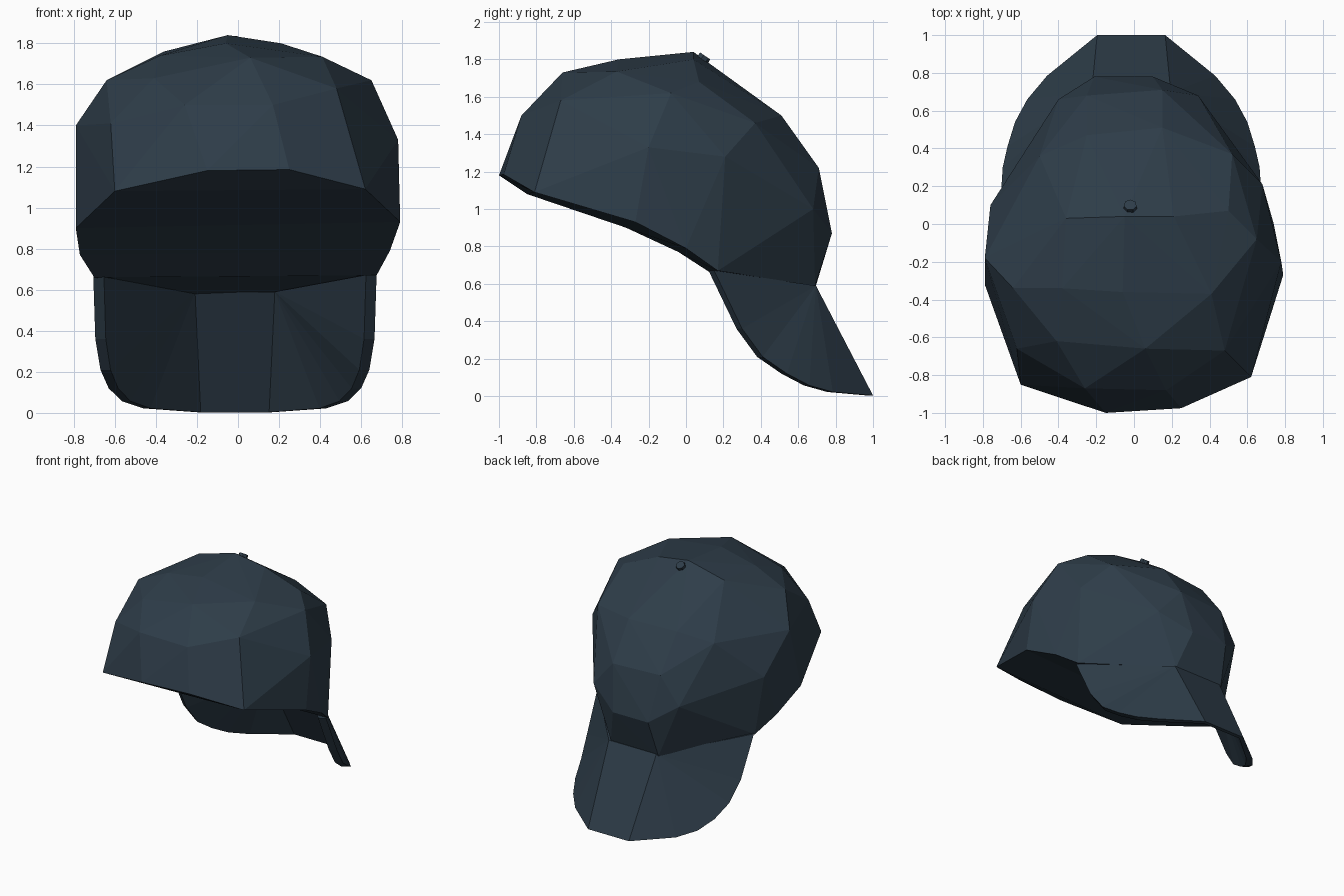
import bpy, bmesh, math

if "Cube" in bpy.data.objects:
    bpy.data.objects.remove(bpy.data.objects["Cube"])

navy = bpy.data.materials.new("slate_navy")
navy.diffuse_color = (0.027, 0.046, 0.066, 1)
navy.use_nodes = True
navy.node_tree.nodes["Principled BSDF"].inputs["Base Color"].default_value = navy.diffuse_color


def finish(name, bm):
    """Turn a bmesh into a flat shaded object."""
    bmesh.ops.recalc_face_normals(bm, faces=bm.faces)
    mesh = bpy.data.meshes.new(name)
    bm.to_mesh(mesh)
    bm.free()
    mesh.materials.append(navy)
    obj = bpy.data.objects.new(name, mesh)
    bpy.context.collection.objects.link(obj)
    return obj


# Crown: faceted convex shell, rim points first, then the panels going up
rim = [(-.15, -1, 1.18), (.25, -.975, 1.185), (.62, -.81, 1.09), (.79, -.27, .93),
       (.74, 0, .79), (.675, .17, .67), (.18, .69, .59), (-.24, .69, .575),
       (-.70, .13, .66), (-.77, -.04, .77), (-.79, -.32, .90), (-.6, -.85, 1.08)]
panels = [
    # rear
    (-.26, -.87, 1.5), (.17, -.88, 1.5), (-.62, -.66, 1.41), (.48, -.67, 1.58),
    (.06, -.66, 1.73), (-.41, -.62, 1.63),
    # sides
    (-.79, -.18, 1.4), (.78, -.2, 1.33), (-.64, -.34, 1.62), (.65, -.08, 1.62),
    (-.76, .1, 1.12), (.68, .21, 1.28),
    # top
    (.41, -.37, 1.735), (-.06, -.36, 1.8), (-.38, -.34, 1.74), (-.36, .03, 1.76),
    (.21, .04, 1.8), (-.05, .04, 1.84), (.5, .07, 1.68),
    # bill side
    (.15, .51, 1.5), (-.25, .47, 1.49), (.52, .37, 1.46), (-.5, .36, 1.42),
    (.15, .71, 1.22), (-.25, .68, 1.22), (-.21, .78, .87), (.1, .78, .87),
    (.34, .68, 1.0), (-.4, .66, 1.0)]
bm = bmesh.new()
ring = [bm.verts.new(p) for p in rim]
for p in panels:
    bm.verts.new(p)
bmesh.ops.convex_hull(bm, input=bm.verts)
# replace the flat hull bottom by an arched underside that follows the rim
hole = [f for f in bm.faces if all(v in ring for v in f.verts)]
bmesh.ops.delete(bm, geom=hole, context='FACES_ONLY')
wires = [e for e in bm.edges if not e.link_faces]
bmesh.ops.delete(bm, geom=wires, context='EDGES')
rows = [(ring[-i], ring[i + 1]) for i in range(6)]
for (a, b), (c, d) in zip(rows, rows[1:]):
    bm.faces.new((a, b, d, c))
loose = [v for v in bm.verts if not v.link_faces]
bmesh.ops.delete(bm, geom=loose, context='VERTS')
finish("crown", bm)

# Bill: curved half outline mirrored, with an inner skin and an edge wall
half = [(.21, .695, .59), (.69, .15, .672), (.68, .30, .36), (.655, .41, .21),
        (.615, .54, .12), (.55, .66, .057), (.445, .785, .022), (.18, 1.0, .003)]
outline = half + [(-x, y, z) for x, y, z in reversed(half)]
n = len(half)
bm = bmesh.new()
outer = [bm.verts.new((x - .015, y, z)) for x, y, z in outline]
inner = [bm.verts.new((x * .925 - .015, y - .03, z)) for x, y, z in outline]
for skin in (outer, inner):
    for i in range(1, n - 1):
        bm.faces.new((skin[0], skin[i], skin[i + 1]))
        bm.faces.new((skin[-1], skin[-1 - i], skin[-2 - i]))
    bm.faces.new((skin[0], skin[n - 1], skin[n], skin[-1]))
for i in range(2 * n):
    j = (i + 1) % (2 * n)
    bm.faces.new((outer[i], outer[j], inner[j], inner[i]))
finish("bill", bm)

# Button on top of the crown
bm = bmesh.new()
bmesh.ops.create_cone(bm, cap_ends=True, segments=7, radius1=.038, radius2=.034, depth=.04)
button = finish("top_button", bm)
button.location = (-.02, .09, 1.803)
button.rotation_euler = (-.6, 0, 0)
